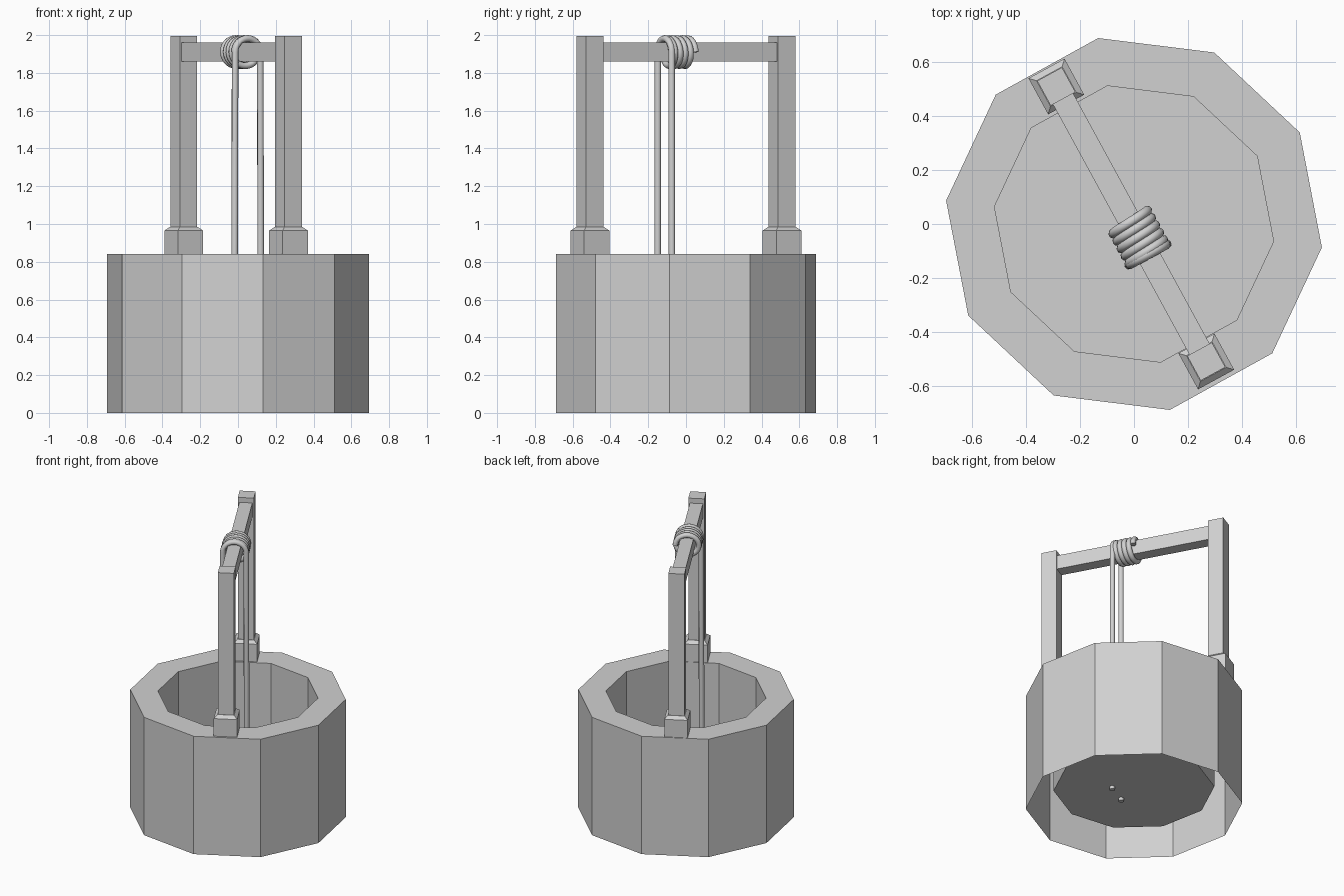
import bpy
import bmesh
from math import pi, cos, sin, radians
from mathutils import Matrix

default = bpy.data.objects.get("Cube")
if default:
    bpy.data.objects.remove(default, do_unlink=True)

GREY = (0.64, 0.64, 0.64, 1)
stone = bpy.data.materials.new("plain_grey")
stone.use_nodes = True
stone.diffuse_color = GREY
stone.node_tree.nodes["Principled BSDF"].inputs["Base Color"].default_value = GREY

RIM, FLOOR = 0.84, 0.13
BEAM_Z = 1.91
POST_Y = 0.579
# The hoisting frame stands turned on the rim
FRAME = Matrix.Translation((-0.01, 0, 0)) @ Matrix.Rotation(radians(28.6), 4, "Z")


def add_object(name, data, matrix=None):
    ob = bpy.data.objects.new(name, data)
    bpy.context.collection.objects.link(ob)
    data.materials.append(stone)
    if matrix:
        ob.matrix_world = matrix
    return ob


def loft(name, rings, matrix=None, cap_start=True, cap_end=True):
    """Join equal rings of points with quads and cap the ends."""
    bm = bmesh.new()
    loops = [[bm.verts.new(p) for p in ring] for ring in rings]
    n = len(loops[0])
    for a, b in zip(loops, loops[1:]):
        for i in range(n):
            j = (i + 1) % n
            bm.faces.new((a[i], a[j], b[j], b[i]))
    if cap_start:
        bm.faces.new(loops[0][::-1])
    if cap_end:
        bm.faces.new(loops[-1])
    me = bpy.data.meshes.new(name)
    bm.to_mesh(me)
    bm.free()
    return add_object(name, me, matrix)


def polygon(radius, z, sides=10, turn=-7.1):
    angles = [radians(turn) + 2 * pi * i / sides for i in range(sides)]
    return [(radius * cos(a), radius * sin(a), z) for a in angles]


def square(half, y, z):
    return [(sx * half, y + sy * half, z) for sx, sy in ((-1, -1), (1, -1), (1, 1), (-1, 1))]


# Well basin: outer wall, flat rim, inner wall and raised floor, open underneath
loft("well_basin",
     [polygon(0.7, 0), polygon(0.7, RIM), polygon(0.52, RIM), polygon(0.52, FLOOR)],
     cap_start=False)

# Posts with chamfered feet
for name, side in (("front", -1), ("back", 1)):
    y = side * POST_Y
    loft(name + "_post", [square(0.052, y, 0.96), square(0.052, y, 1.995)], FRAME)
    loft(name + "_post_foot",
         [square(0.076, y, RIM), square(0.076, y, 0.965), square(0.054, y, 0.985)], FRAME)

# Crossbeam between the posts
beam_ends = [[(sx * 0.0425, y, BEAM_Z + sz * 0.05)
              for sx, sz in ((-1, -1), (-1, 1), (1, 1), (1, -1))]
             for y in (POST_Y - 0.04, 0.04 - POST_Y)]
loft("crossbeam", beam_ends, FRAME)


# Rope: a coil round the beam and a loop with two hanging ends
COIL_Y, COIL_HALF = -0.054, 0.07
RX, RZ = 0.076, 0.072


def on_coil(angle, y):
    return (RX * cos(angle), y, BEAM_Z + RZ * sin(angle))


def rope(name, points):
    cu = bpy.data.curves.new(name, "CURVE")
    cu.dimensions = "3D"
    cu.bevel_depth = 0.018
    cu.bevel_resolution = 2
    cu.use_fill_caps = True
    sp = cu.splines.new("POLY")
    sp.points.add(len(points) - 1)
    for p, co in zip(sp.points, points):
        p.co = (*co, 1)
    sp.use_smooth = True
    return add_object(name, cu, FRAME)


TURNS, STEPS = 4.5, 108
rope("rope_coil",
     [on_coil(pi - 2 * pi * TURNS * i / STEPS,
              COIL_Y - COIL_HALF + 2 * COIL_HALF * i / STEPS) for i in range(STEPS + 1)])

loop_y = COIL_Y - COIL_HALF - 0.004
arch = [on_coil(pi - pi * i / 14, loop_y) for i in range(15)]
rope("hanging_rope",
     [(-0.08, loop_y, FLOOR - 0.02)] + arch + [(0.08, loop_y, FLOOR - 0.02)])
